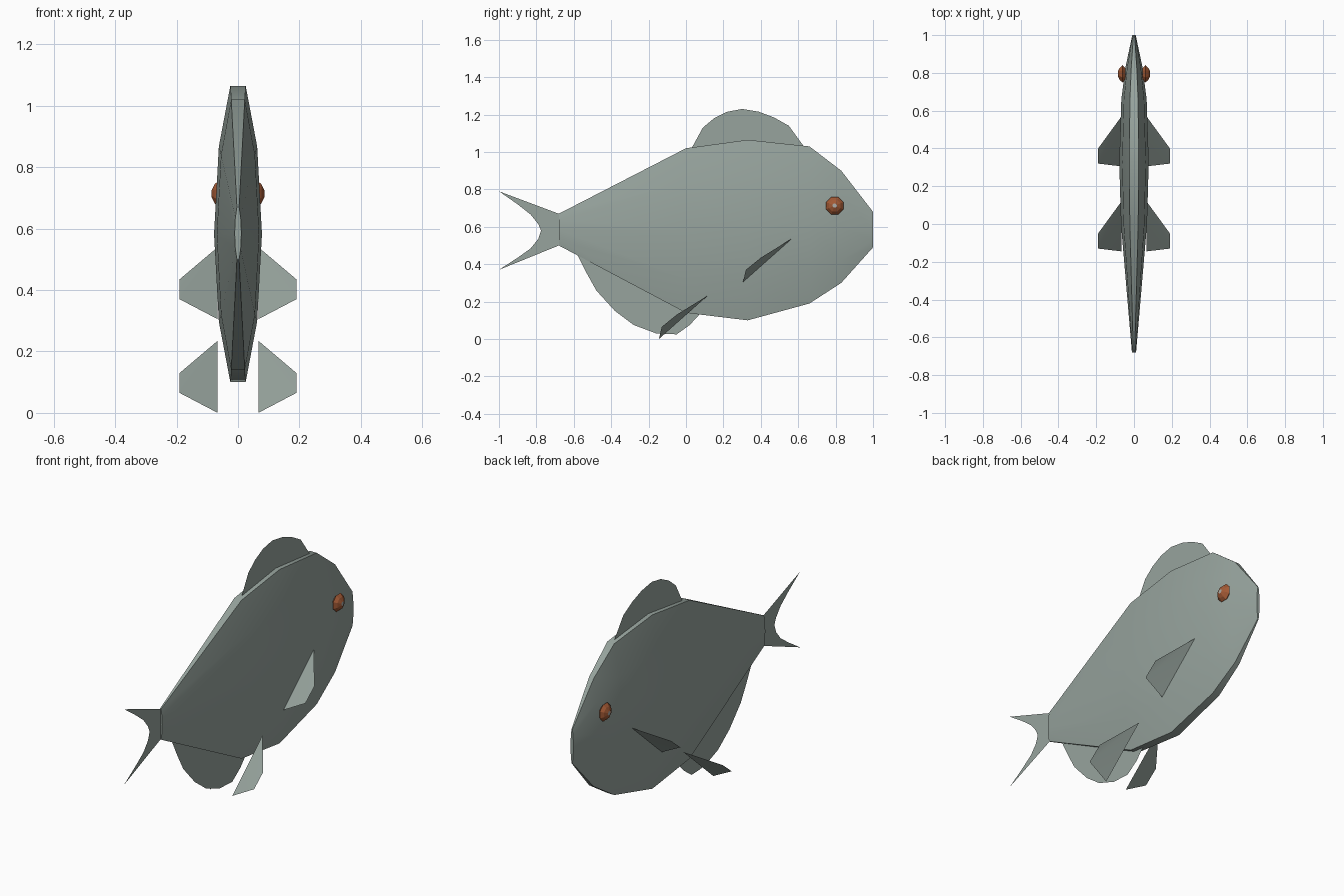
import bpy, bmesh, math
from mathutils import Vector

if "Cube" in bpy.data.objects:
    bpy.data.objects.remove(bpy.data.objects["Cube"])


def material(name, rgb):
    m = bpy.data.materials.new(name)
    m.diffuse_color = (*rgb, 1)
    m.use_nodes = True
    m.node_tree.nodes["Principled BSDF"].inputs["Base Color"].default_value = m.diffuse_color
    return m


SKIN = material("grey green skin", (0.31, 0.37, 0.34))
IRIS = material("rust iris", (0.36, 0.10, 0.035))
PUPIL = material("pale pupil", (0.42, 0.42, 0.40))


def build(name, verts, faces, mats, smooth=True, fix_normals=False):
    me = bpy.data.meshes.new(name)
    me.from_pydata(verts, [], faces)
    for m in mats:
        me.materials.append(m)
    if fix_normals:
        bm = bmesh.new()
        bm.from_mesh(me)
        bmesh.ops.recalc_face_normals(bm, faces=bm.faces)
        bm.to_mesh(me)
        bm.free()
    ob = bpy.data.objects.new(name, me)
    bpy.context.collection.objects.link(ob)
    if smooth:
        bpy.ops.object.select_all(action='DESELECT')
        bpy.context.view_layer.objects.active = ob
        ob.select_set(True)
        bpy.ops.object.shade_smooth_by_angle(angle=math.radians(35))
    return ob


# Body: one ten-sided section lofted along the length
section = [(0.32, 1), (0.8, 0.59), (1, 0), (0.8, -0.59), (0.32, -1)]
section += [(-x, z) for x, z in reversed(section)]
# y, bottom, top, half width
stations = [(-0.68, 0.50, 0.67, 0.011), (0.0, 0.14, 1.02, 0.069),
            (0.33, 0.10, 1.065, 0.078), (0.66, 0.19, 1.03, 0.067),
            (0.83, 0.30, 0.90, 0.045), (1.0, 0.49, 0.68, 0.009)]
n = len(section)
verts = [(x * w, y, (lo + hi) / 2 + z * (hi - lo) / 2)
         for y, lo, hi, w in stations for x, z in section]
faces = [(s * n + i, s * n + (i + 1) % n, (s + 1) * n + (i + 1) % n, (s + 1) * n + i)
         for s in range(len(stations) - 1) for i in range(n)]
faces += [tuple(range(n)), tuple(range(len(verts) - n, len(verts)))]
build("body", verts, faces, [SKIN], fix_normals=True)


# Thin upright fins on the centre line, as (y, z) outlines
fins = {
    "tail_fin": [(-0.68, 0.67), (-1, 0.79), (-0.90, 0.72), (-0.83, 0.665),
                 (-0.79, 0.615), (-0.775, 0.58), (-0.79, 0.535),
                 (-0.83, 0.485), (-0.90, 0.435), (-1, 0.37), (-0.68, 0.50)],
    "dorsal_fin": [(0.03, 1.02), (0.09, 1.13), (0.15, 1.18), (0.22, 1.215),
                   (0.30, 1.23), (0.39, 1.215), (0.47, 1.185), (0.55, 1.14),
                   (0.63, 1.03), (0.33, 1.05)],
    "anal_fin": [(-0.58, 0.45), (-0.53, 0.35), (-0.48, 0.26), (-0.38, 0.15),
                 (-0.28, 0.075), (-0.16, 0.03), (-0.05, 0.025), (0.02, 0.075),
                 (0.08, 0.14), (0.0, 0.16)],
}
for name, outline in fins.items():
    build(name, [(0, y, z) for y, z in outline],
          [tuple(range(len(outline)))], [SKIN], smooth=False)

# Paired side fins, folded along the diagonal
paired = [(0.066, 0.57, 0.54), (0.19, 0.40, 0.435), (0.19, 0.32, 0.37), (0.066, 0.305, 0.305)]
for side, s in (("right", 1), ("left", -1)):
    for kind, dy, dz in (("pectoral", 0, 0), ("pelvic", -0.45, -0.305)):
        vs = [(s * x, y + dy, z + dz) for x, y, z in paired]
        fs = [(0, 1, 2), (0, 2, 3)] if s > 0 else [(0, 2, 1), (0, 3, 2)]
        build(f"{side}_{kind}_fin", vs, fs, [SKIN])

    # Eyes: low-sided flattened domes with a small flat pupil
    sides = 8
    rings = [(0.044, 0.030), (0.060, 0.050), (0.076, 0.034), (0.086, 0.012)]
    vs = [(s * x, 0.795 + r * math.cos((k + .5) * math.tau / sides),
           0.713 + r * math.sin((k + .5) * math.tau / sides))
          for x, r in rings for k in range(sides)]
    fs = [(j * sides + k, j * sides + (k + 1) % sides,
           (j + 1) * sides + (k + 1) % sides, (j + 1) * sides + k)
          for j in range(len(rings) - 1) for k in range(sides)]
    fs += [tuple(range(sides)), tuple(range(len(vs) - sides, len(vs)))]
    eye = build(f"{side}_eye", vs, fs, [IRIS, PUPIL], smooth=False, fix_normals=True)
    for p in eye.data.polygons:
        p.material_index = int(abs(p.center.x) > 0.0855)
